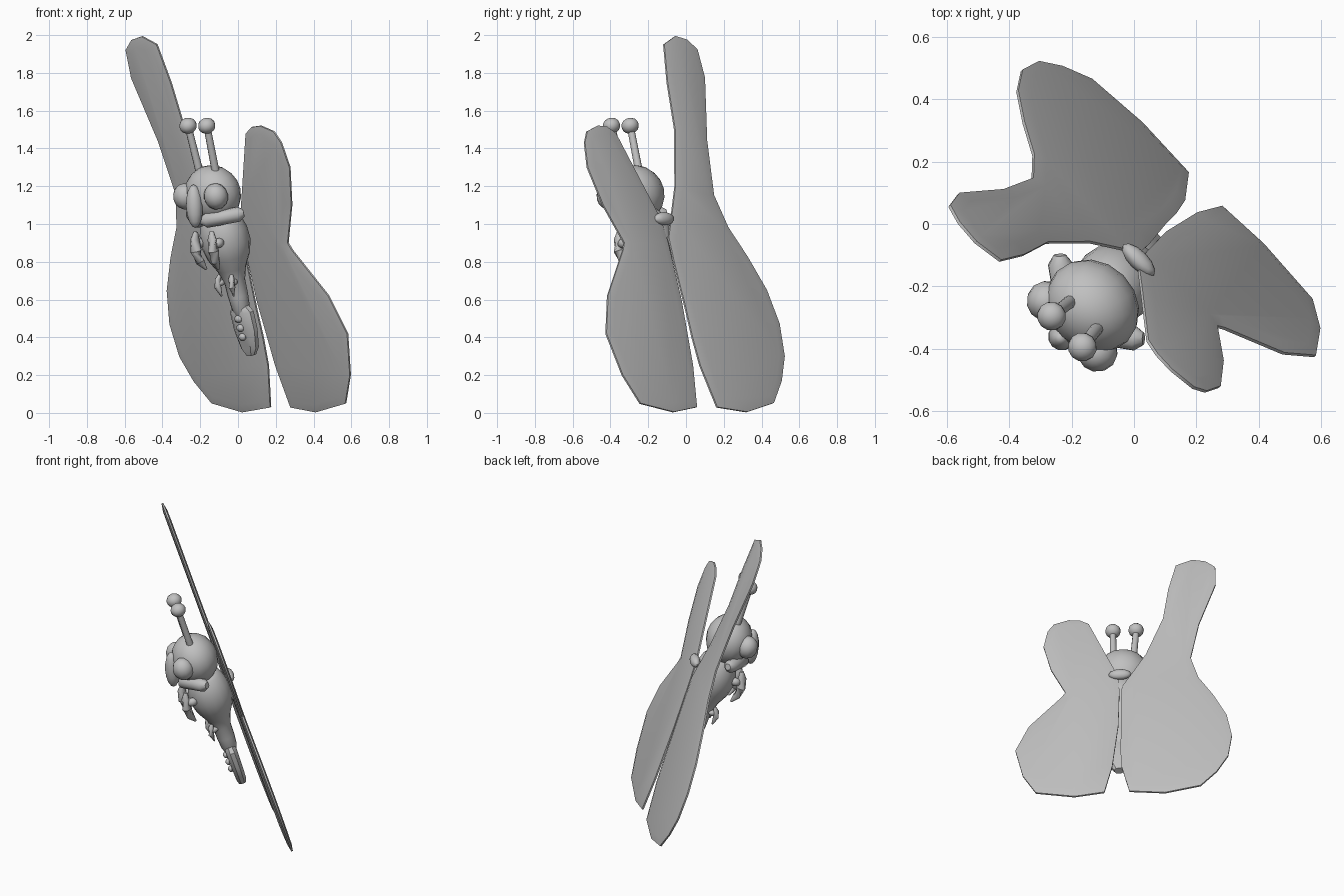
import bpy, bmesh, math
from mathutils import Matrix, Vector

if "Cube" in bpy.data.objects:
    bpy.data.objects.remove(bpy.data.objects["Cube"])

# The insect is built upright in its own frame (front = -y), then turned and tilted
FRAME = Matrix.Rotation(math.radians(-45), 4, 'Z') @ Matrix.Rotation(math.radians(18), 4, 'X')
MID = 0.092          # x of the body's mirror plane
WING_Y = 0.235       # depth of the wing sheet

grey = bpy.data.materials.new("plain grey")
grey.diffuse_color = (0.53, 0.53, 0.53, 1)
grey.use_nodes = True
grey.node_tree.nodes["Principled BSDF"].inputs["Base Color"].default_value = grey.diffuse_color


def finish(name, bm, angle=50):
    bmesh.ops.recalc_face_normals(bm, faces=bm.faces)
    me = bpy.data.meshes.new(name)
    bm.to_mesh(me)
    bm.free()
    me.transform(FRAME)
    me.materials.append(grey)
    ob = bpy.data.objects.new(name, me)
    bpy.context.collection.objects.link(ob)
    bpy.ops.object.select_all(action='DESELECT')
    ob.select_set(True)
    bpy.context.view_layer.objects.active = ob
    bpy.ops.object.shade_smooth_by_angle(angle=math.radians(angle))
    return ob


def blob(name, centre, radii, rot=None, seg=12, rings=8):
    bm = bmesh.new()
    m = Matrix.Translation(centre) @ (rot or Matrix()) @ Matrix.Diagonal((*radii, 1))
    bmesh.ops.create_uvsphere(bm, u_segments=seg, v_segments=rings, radius=1, matrix=m)
    return finish(name, bm)


def tube(name, points, radii, seg=10):
    """Round tube through points with a radius at each point."""
    bm = bmesh.new()
    pts = [Vector(p) for p in points]
    loops = []
    for i, (p, r) in enumerate(zip(pts, radii)):
        d = pts[min(i + 1, len(pts) - 1)] - pts[max(i - 1, 0)]
        q = d.to_track_quat('Z', 'Y')
        loops.append([bm.verts.new(p + q @ Vector((r * math.cos(a), r * math.sin(a), 0)))
                      for a in (2 * math.pi * k / seg for k in range(seg))])
    for a, b in zip(loops, loops[1:]):
        for k in range(seg):
            j = (k + 1) % seg
            bm.faces.new((a[k], a[j], b[j], b[k]))
    bm.faces.new(loops[0])
    bm.faces.new(loops[-1])
    return finish(name, bm)


def wing(name, outline):
    """Thin sheet with a softly thickened middle."""
    bm = bmesh.new()
    rim = 0.005
    front = [bm.verts.new((x, WING_Y - rim, z)) for x, z in outline]
    back = [bm.verts.new((x, WING_Y + rim, z)) for x, z in outline]
    n = len(outline)
    caps = [bm.faces.new(front), bm.faces.new(back[::-1])]
    for k in range(n):
        j = (k + 1) % n
        bm.faces.new((front[j], front[k], back[k], back[j]))
    bmesh.ops.recalc_face_normals(bm, faces=bm.faces)
    for cap in caps:
        bmesh.ops.inset_region(bm, faces=[cap], thickness=0.045, depth=0.008)
    return finish(name, bm)


# Wings: the left one is the taller
wing("left_wing", [
    (-.46, 1.945), (-.40, 2.00), (-.318, 2.02), (-.22, 1.975), (-.18, 1.763), (-.155, 1.50),
    (-.06, 1.185), (.025, 1.007), (.078, .90), (.080, .765), (.072, .50), (.072, .344),
    (.062, .187), (.007, -.045), (-.21, -.072), (-.424, -.022), (-.52, .10), (-.585, .237),
    (-.603, .419), (-.566, .605), (-.48, .79), (-.385, .955), (-.333, 1.135), (-.375, 1.438),
    (-.467, 1.789)])
wing("right_wing", [
    (.295, 1.48), (.35, 1.515), (.417, 1.522), (.506, 1.49), (.543, 1.427), (.564, 1.29),
    (.513, 1.08), (.42, .87), (.442, .828), (.633, .576), (.71, .365), (.659, .134),
    (.575, -.024), (.34, -.072), (.159, -.045), (.117, .187), (.09, .555), (.092, .87),
    (.105, 1.0), (.175, 1.175)])
blob("wing_joint", (MID, .25, 1.0), (.07, .03, .035))

# Head and face
blob("head", (MID, .09, 1.188), (.16, .14, .155), seg=16, rings=10)
blob("nose", (MID, -.06, 1.17), (.045, .045, .115), Matrix.Rotation(math.radians(-14), 4, 'X'))

# Body: plump chest narrowing to a thin waist
profile = [(1.09, .07), (1.05, .105), (.98, .128), (.91, .132), (.84, .115), (.77, .078),
           (.70, .056), (.62, .054), (.55, .048), (.50, .03)]
tube("body", [(MID, .105, z) for z, r in profile], [r for z, r in profile], seg=16)

# Flat tail with small front studs
bm = bmesh.new()
rings = []
for z, w, t in ((.565, .045, .03), (.53, .075, .035), (.43, .075, .033), (.33, .055, .03),
                (.29, .025, .022)):
    rings.append([bm.verts.new((MID + sx * w * fx, .105 + sy * t * fy, z))
                  for sx, sy, fx, fy in ((-1, -1, .6, 1), (1, -1, .6, 1), (1, -1, 1, .4),
                                         (1, 1, 1, .4), (1, 1, .6, 1), (-1, 1, .6, 1),
                                         (-1, 1, 1, .4), (-1, -1, 1, .4))])
for a, b in zip(rings, rings[1:]):
    for k in range(8):
        bm.faces.new((a[k], a[(k + 1) % 8], b[(k + 1) % 8], b[k]))
bm.faces.new(rings[0])
bm.faces.new(rings[-1])
finish("tail", bm, 35)
for i, z in enumerate((.50, .45, .40)):
    blob(f"tail_stud_{i + 1}", (MID, .068, z), (.024, .018, .02), seg=8, rings=6)

# Mirrored parts
for side, s in (("left", -1), ("right", 1)):
    def at(dx, y, z):
        return (MID + s * dx, y, z)
    blob(f"{side}_eye", at(.115, 0, 1.205), (.065, .065, .07),
         Matrix.Rotation(s * math.radians(35), 4, 'Z'))
    tube(f"{side}_lip", [at(.0, -.03, 1.08), at(.03, -.025, 1.08), at(.17, .08, 1.08),
                         at(.19, .10, 1.08)], (.022, .04, .04, .02))
    tube(f"{side}_antenna", [at(.06, .09, 1.30), at(.07, .093, 1.55)], (.021, .019))
    blob(f"{side}_antenna_ball", at(.07, .093, 1.568), (.047, .047, .042))
    # Curled legs
    blob(f"{side}_leg_joint", at(.07, -.015, .95), (.026, .035, .026), seg=8, rings=6)
    tube(f"{side}_upper_leg", [at(.06, -.035, 1.02), at(.064, -.05, .98), at(.066, -.06, .92),
                               at(.058, -.055, .86), at(.045, -.035, .81)],
         (.012, .025, .03, .024, .006), seg=8)
    tube(f"{side}_lower_leg", [at(.045, .05, .75), at(.05, .035, .73), at(.053, .025, .69),
                               at(.045, .03, .64)], (.01, .017, .018, .005), seg=8)
    blob(f"{side}_lower_leg_joint", at(.045, .05, .71), (.018, .03, .018), seg=8, rings=6)
